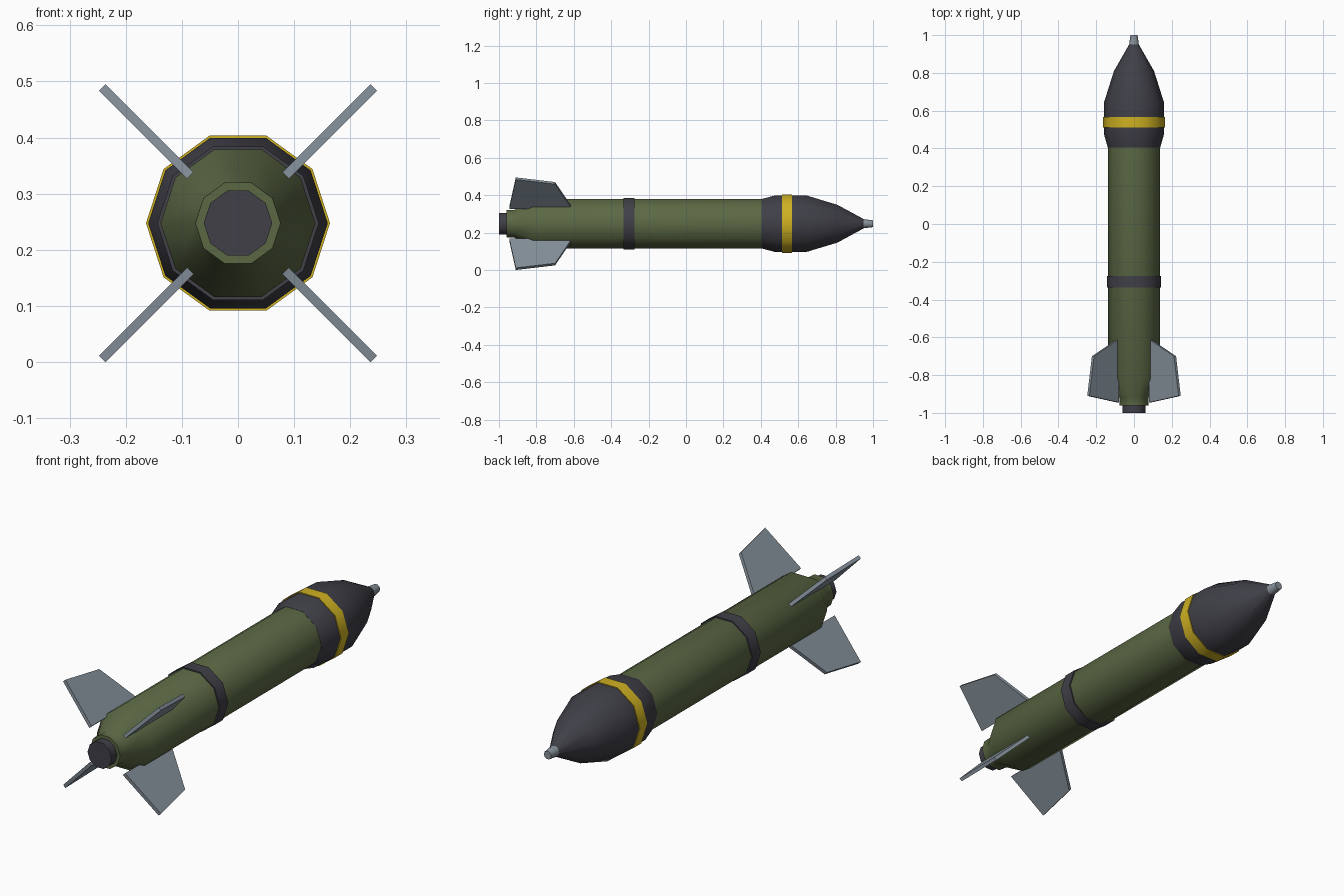
import bpy, math
from mathutils import Vector

if "Cube" in bpy.data.objects:
    bpy.data.objects.remove(bpy.data.objects["Cube"])

SIDES = 10
AXIS_Z = 0.2475


def material(name, rgb):
    m = bpy.data.materials.new(name)
    m.diffuse_color = (*rgb, 1)
    m.use_nodes = True
    m.node_tree.nodes["Principled BSDF"].inputs["Base Color"].default_value = m.diffuse_color
    return m


GREEN = material("olive_green", (0.105, 0.138, 0.058))
DARK = material("charcoal", (0.05, 0.05, 0.064))
YELLOW = material("warning_yellow", (0.62, 0.44, 0.016))
GREY = material("steel_grey", (0.235, 0.28, 0.325))


def make(name, verts, faces, mat, smooth=True):
    me = bpy.data.meshes.new(name)
    me.from_pydata(verts, [], faces)
    me.materials.append(mat)
    ob = bpy.data.objects.new(name, me)
    bpy.context.collection.objects.link(ob)
    if smooth:
        me.shade_smooth()
        me.set_sharp_from_angle(angle=math.radians(40))
    return ob


def lathe(name, profile, mat):
    """Closed ten-sided solid along y from (y, radius) points."""
    verts, faces = [], []
    for y, r in profile:
        for i in range(SIDES):
            a = 2 * math.pi * i / SIDES
            verts.append((r * math.cos(a), y, AXIS_Z + r * math.sin(a)))
    for k in range(len(profile) - 1):
        for i in range(SIDES):
            j = (i + 1) % SIDES
            a, b = k * SIDES, (k + 1) * SIDES
            faces.append((a + i, b + i, b + j, a + j))
    last = (len(profile) - 1) * SIDES
    faces.append(tuple(range(SIDES)))
    faces.append(tuple(reversed(range(last, last + SIDES))))
    return make(name, verts, faces, mat)


# Tube body with tapered tail, and the exhaust nozzle
lathe("body", [(-0.96, 0.076), (-0.92, 0.077), (-0.82, 0.138), (0.42, 0.138)], GREEN)
lathe("nozzle", [(-1.0, 0.061), (-0.94, 0.061)], DARK)

# Strap around the body
lathe("body_strap", [(-0.335, 0.144), (-0.275, 0.144)], DARK)

# Warhead, painted band and fuse tip
lathe("warhead", [(0.405, 0.139), (0.48, 0.160), (0.64, 0.160),
                  (0.81, 0.106), (0.95, 0.026)], DARK)
lathe("warhead_band", [(0.512, 0.164), (0.566, 0.164)], YELLOW)
lathe("fuse_tip", [(0.94, 0.027), (1.0, 0.019)], GREY)

# Four swept fins on the diagonals: outline as (y, distance from axis)
FIN = [(-0.945, 0.12), (-0.61, 0.12), (-0.70, 0.307), (-0.91, 0.342)]
HALF = 0.008
for n, label in enumerate(("upper_right", "upper_left", "lower_left", "lower_right")):
    a = math.radians(45 + 90 * n)
    out = Vector((math.cos(a), 0, math.sin(a)))
    side = Vector((-math.sin(a), 0, math.cos(a)))
    verts = [out * r + side * s + Vector((0, y, AXIS_Z))
             for s in (-HALF, HALF) for y, r in FIN]
    faces = [(0, 1, 2, 3), (7, 6, 5, 4)]
    faces += [(i, i + 4, (i + 1) % 4 + 4, (i + 1) % 4) for i in range(4)]
    make("fin_" + label, verts, faces, GREY, smooth=False)

# Consistent outward normals
import bmesh
for ob in bpy.data.objects:
    bm = bmesh.new()
    bm.from_mesh(ob.data)
    bmesh.ops.recalc_face_normals(bm, faces=bm.faces)
    bm.to_mesh(ob.data)
    bm.free()
